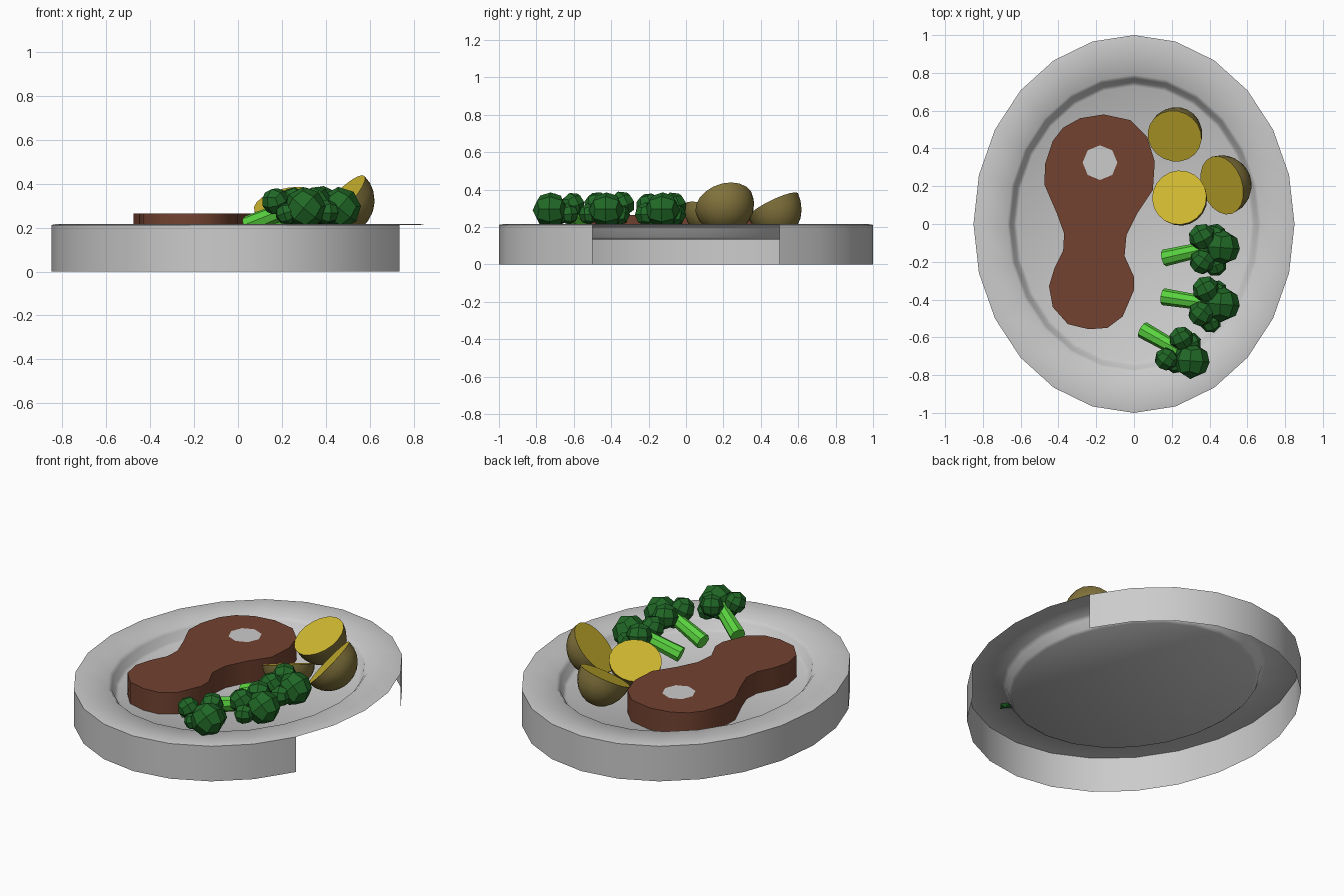
import bpy, bmesh
from math import sin, cos, pi, radians
from mathutils import Vector, Matrix

if "Cube" in bpy.data.objects:
    bpy.data.objects.remove(bpy.data.objects["Cube"])


def material(name, rgb):
    m = bpy.data.materials.new(name)
    m.diffuse_color = (*rgb, 1)
    m.use_nodes = True
    m.node_tree.nodes["Principled BSDF"].inputs["Base Color"].default_value = m.diffuse_color
    return m


BROWN = material("meat", (0.17, 0.055, 0.03))
SKIN = material("potato_skin", (0.22, 0.17, 0.045))
FLESH = material("potato_flesh", (0.62, 0.47, 0.03))
LEAF = material("floret_green", (0.015, 0.14, 0.02))
STEM = material("stem_green", (0.1, 0.65, 0.05))


def finish(bm, name, mats=(), smooth=None):
    me = bpy.data.meshes.new(name)
    bm.to_mesh(me)
    bm.free()
    ob = bpy.data.objects.new(name, me)
    bpy.context.collection.objects.link(ob)
    for m in mats:
        me.materials.append(m)
    if smooth:
        bpy.ops.object.select_all(action='DESELECT')
        ob.select_set(True)
        bpy.context.view_layer.objects.active = ob
        bpy.ops.object.shade_smooth_by_angle(angle=radians(smooth))
    return ob


# Oval plate: lofted rings, with a skirt left open on the right side
SEG = 24
profile = [(1, 0), (1, 0.212), (0.97, 0.217), (0.79, 0.208),
           (0.77, 0.19), (0.75, 0.145), (0.73, 0.133)]
bm = bmesh.new()
rings = [[bm.verts.new((0.85 * r * cos(2 * pi * i / SEG), r * sin(2 * pi * i / SEG), z))
          for i in range(SEG)] for r, z in profile]
for k in range(len(rings) - 1):
    for i in range(SEG):
        if k == 0 and (i < 2 or i >= SEG - 2):
            continue
        j = (i + 1) % SEG
        bm.faces.new((rings[k][i], rings[k][j], rings[k + 1][j], rings[k + 1][i]))
bm.faces.new(rings[-1])
bmesh.ops.delete(bm, geom=[v for v in bm.verts if not v.link_faces], context='VERTS')
finish(bm, "plate", smooth=50)

# Steak: extruded outline
outline = [(-.16, .58), (-.285, .56), (-.375, .51), (-.43, .44), (-.47, .32), (-.475, .21),
           (-.41, .06), (-.37, -.05), (-.375, -.14), (-.42, -.23), (-.45, -.33), (-.43, -.44),
           (-.35, -.53), (-.24, -.557), (-.14, -.55), (-.06, -.49), (0, -.35), (0, -.28),
           (-.05, -.17), (-.04, -.06), (.02, .06), (.10, .18), (.11, .33), (.07, .46), (-.02, .55)]
bm = bmesh.new()
low, high = ([bm.verts.new((x, y, z)) for x, y in outline] for z in (0.134, 0.265))
bm.faces.new(low[::-1])
bm.faces.new(high)
for i in range(len(outline)):
    bm.faces.new((low[i - 1], low[i], high[i], high[i - 1]))
finish(bm, "steak", [BROWN], smooth=40)

# Bone showing in the top of the steak
bm = bmesh.new()
bmesh.ops.create_circle(bm, cap_ends=True, segments=8, radius=0.092,
                        matrix=Matrix.Translation((-0.18, 0.325, 0.267)))
finish(bm, "bone")


def potato(name, centre, normal, size):
    """Half potato: cut face at centre, looking along normal."""
    bm = bmesh.new()
    bmesh.ops.create_uvsphere(bm, u_segments=20, v_segments=12, radius=1)
    bmesh.ops.bisect_plane(bm, geom=bm.verts[:] + bm.edges[:] + bm.faces[:], dist=1e-4,
                           plane_co=(0, 0, 0), plane_no=(0, 0, 1), clear_outer=True)
    rim = [e for e in bm.edges if e.is_boundary]
    bmesh.ops.edgeloop_fill(bm, edges=rim, mat_nr=1)
    bmesh.ops.recalc_face_normals(bm, faces=bm.faces[:])
    rot = Vector(normal).to_track_quat('Z', 'Y').to_matrix().to_4x4()
    bm.transform(Matrix.Translation(centre) @ rot @ Matrix.Diagonal((*size, 1)))
    finish(bm, name, [SKIN, FLESH], smooth=40)


potato("potato_back", (0.215, 0.465, 0.315), (-0.2, -0.42, 0.87), (0.145, 0.15, 0.175))
potato("potato_front", (0.24, 0.14, 0.275), (-0.25, 0.3, 0.9), (0.145, 0.155, 0.13))
potato("potato_side", (0.465, 0.205, 0.32), (-0.7, -0.25, 0.67), (0.16, 0.16, 0.155))


def broccoli(name, start, end, florets):
    # Tapered stem rising into the head
    a, b = Vector(start), Vector(end)
    bm = bmesh.new()
    rot = (b - a).to_track_quat('Z', 'Y').to_matrix().to_4x4()
    bmesh.ops.create_cone(bm, cap_ends=True, segments=8, radius1=0.045, radius2=0.038,
                          depth=(b - a).length, matrix=Matrix.Translation((a + b) / 2) @ rot)
    finish(bm, name + "_stem", [STEM])
    # Faceted cube-sphere florets
    for n, (x, y, z, r) in enumerate(florets):
        bm = bmesh.new()
        bmesh.ops.create_cube(bm, size=2)
        bmesh.ops.subdivide_edges(bm, edges=bm.edges[:], cuts=1, use_grid_fill=True)
        spin = Matrix.Rotation(0.5 + n, 3, 'Z') @ Matrix.Rotation(0.4 * n + 0.3, 3, 'X')
        for v in bm.verts:
            v.co = spin @ (v.co.normalized() * r * 1.04) + Vector((x, y, z))
        finish(bm, f"{name}_floret_{n + 1}", [LEAF])


broccoli("broccoli_right", (0.16, -0.18, 0.21), (0.38, -0.13, 0.29),
         [(.36, -.068, .315, .07), (.465, -.125, .29, .092), (.36, -.2, .315, .065),
          (.43, -.215, .27, .06), (.43, -.06, .265, .06), (.39, -.15, .27, .06)])
broccoli("broccoli_middle", (0.155, -0.385, 0.21), (0.38, -0.42, 0.29),
         [(.38, -.345, .32, .07), (.465, -.425, .29, .092), (.355, -.475, .32, .067),
          (.405, -.52, .27, .055), (.44, -.355, .265, .055), (.4, -.44, .27, .06)])
broccoli("broccoli_front", (0.045, -0.56, 0.21), (0.24, -0.67, 0.29),
         [(.25, -.605, .32, .063), (.305, -.725, .29, .092), (.17, -.715, .32, .06),
          (.3, -.63, .27, .055), (.22, -.74, .265, .05), (.25, -.67, .27, .055)])
